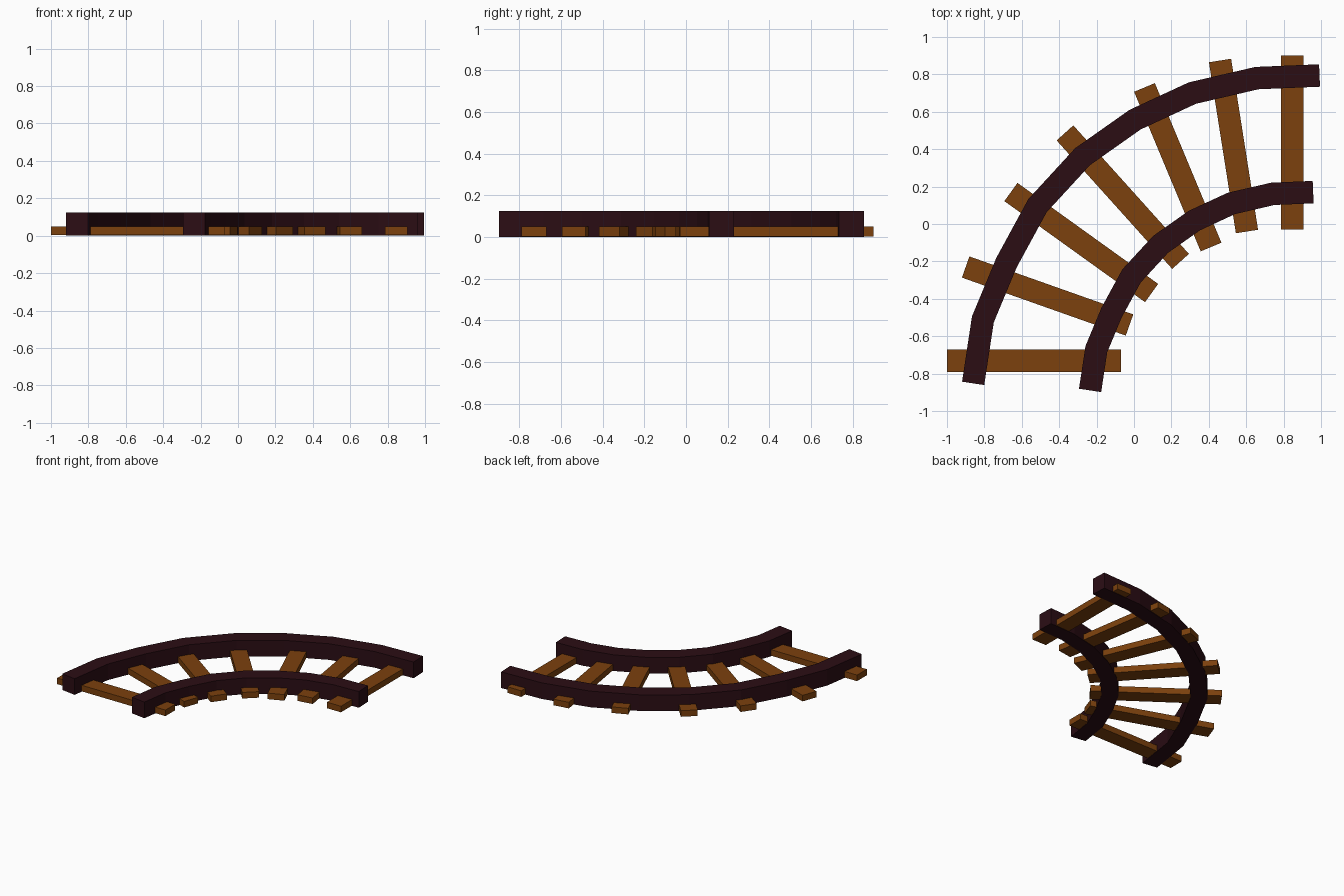
import bpy, bmesh
from mathutils import Vector

if "Cube" in bpy.data.objects:
    bpy.data.objects.remove(bpy.data.objects["Cube"])


def material(name, rgb):
    m = bpy.data.materials.new(name)
    m.diffuse_color = (*rgb, 1)
    m.use_nodes = True
    m.node_tree.nodes["Principled BSDF"].inputs["Base Color"].default_value = m.diffuse_color
    return m


def sweep(name, path, width, z0, z1, mat):
    """Sweep a rectangular section along a flat path with mitred corners."""
    pts = [Vector(p) for p in path]
    dirs = [(b - a).normalized() for a, b in zip(pts, pts[1:])]
    bm = bmesh.new()
    rings = []
    for i, p in enumerate(pts):
        d0, d1 = dirs[max(i - 1, 0)], dirs[min(i, len(dirs) - 1)]
        t = (d0 + d1).normalized()
        side = Vector((-t.y, t.x)) * (width / 2 / t.dot(d0))
        l, r = p + side, p - side
        rings.append([bm.verts.new((q.x, q.y, z))
                      for q, z in ((l, z0), (r, z0), (r, z1), (l, z1))])
    for a, b in zip(rings, rings[1:]):
        for k in range(4):
            n = (k + 1) % 4
            bm.faces.new((a[k], a[n], b[n], b[k]))
    bm.faces.new(rings[0])
    bm.faces.new(rings[-1])
    bmesh.ops.recalc_face_normals(bm, faces=bm.faces)
    me = bpy.data.meshes.new(name)
    bm.to_mesh(me)
    bm.free()
    me.materials.append(mat)
    ob = bpy.data.objects.new(name, me)
    bpy.context.collection.objects.link(ob)
    return ob


iron = material("dark_rail", (0.024, 0.004, 0.007))
wood = material("brown_wood", (0.2, 0.052, 0.004))

# Rails: the inner one follows the same curve at a smaller scale
outer = [(-0.86, -0.852), (-0.808, -0.51), (-0.682, -0.207), (-0.516, 0.098),
         (-0.275, 0.36), (0.006, 0.558), (0.312, 0.70), (0.657, 0.78), (0.992, 0.794)]
inner = [(0.644 * x + 0.319, 0.644 * y - 0.341) for x, y in outer]
sweep("outer_rail", outer, 0.12, 0, 0.125, iron)
sweep("inner_rail", inner, 0.12, 0, 0.125, iron)

# Wooden ties fanning around the bend (outer end, inner end)
ties = [((-1.0, -0.73), (-0.07, -0.73)), ((-0.90, -0.23), (-0.024, -0.54)),
        ((-0.658, 0.171), (0.094, -0.369)), ((-0.369, 0.487), (0.249, -0.2)),
        ((0.056, 0.73), (0.412, -0.123)), ((0.46, 0.874), (0.604, -0.04)),
        ((0.845, 0.9), (0.845, -0.03))]
for i, ends in enumerate(ties):
    sweep(f"tie_{i + 1}", ends, 0.12, 0.003, 0.05, wood)
